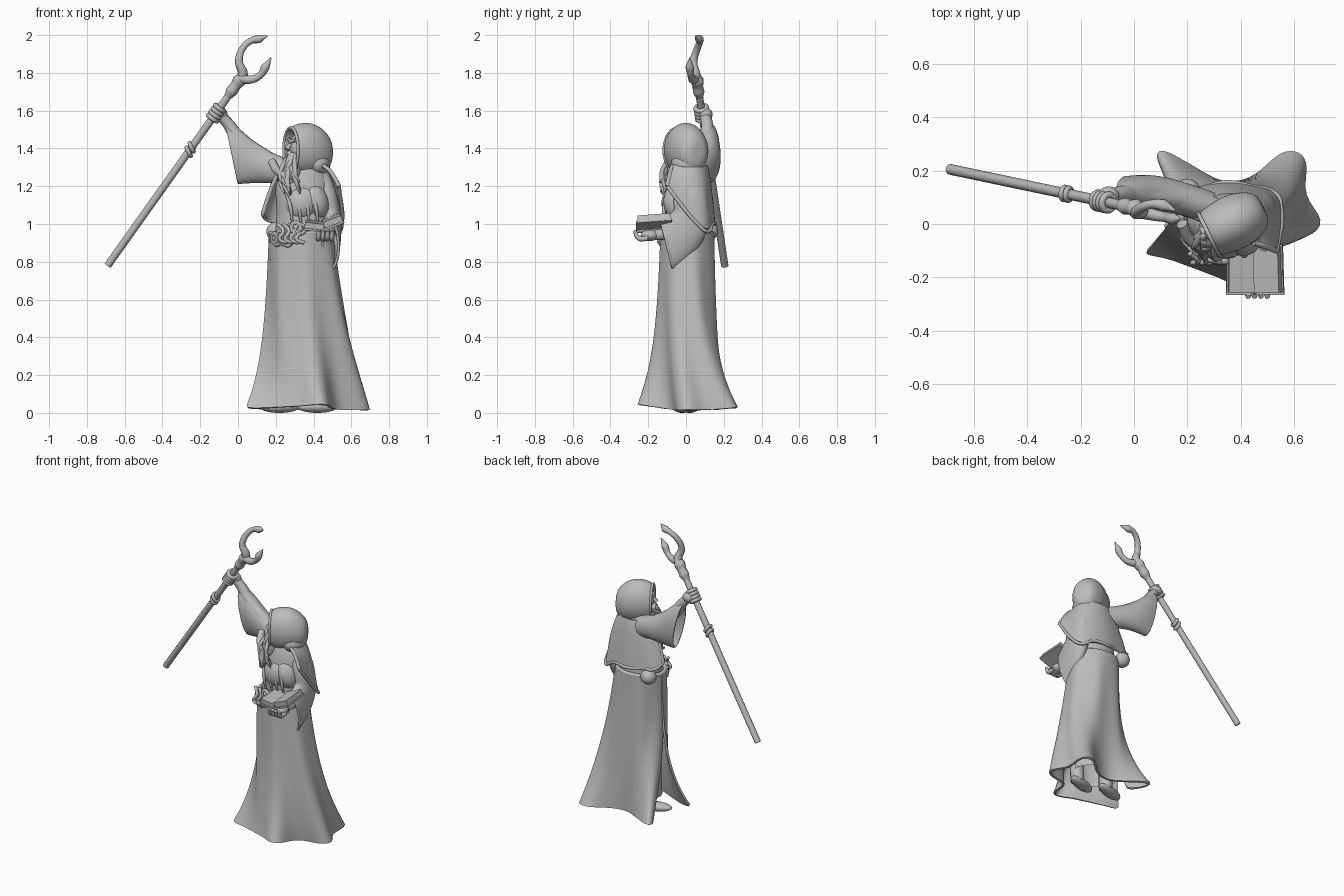
import bpy, bmesh, math, random
from mathutils import Vector as V

random.seed(4)
if "Cube" in bpy.data.objects:
    bpy.data.objects.remove(bpy.data.objects["Cube"])

stone = bpy.data.materials.new("plain grey")
stone.use_nodes = True
stone.diffuse_color = (0.5, 0.5, 0.5, 1)
stone.node_tree.nodes["Principled BSDF"].inputs["Base Color"].default_value = (0.5, 0.5, 0.5, 1)
parts = []


def add(name, data):
    obj = bpy.data.objects.new(name, data)
    bpy.context.collection.objects.link(obj)
    data.materials.append(stone)
    parts.append(obj)
    return obj


def loft(name, rows, closed=True, caps=False, thick=0):
    """Skin a list of equally long point rows."""
    bm = bmesh.new()
    grid = [[bm.verts.new(p) for p in row] for row in rows]
    n = len(rows[0])
    for a, b in zip(grid, grid[1:]):
        for i in range(n if closed else n - 1):
            j = (i + 1) % n
            bm.faces.new((a[i], a[j], b[j], b[i]))
    if caps:
        bm.faces.new(grid[0])
        bm.faces.new(grid[-1])
    bmesh.ops.recalc_face_normals(bm, faces=bm.faces)
    mesh = bpy.data.meshes.new(name)
    bm.to_mesh(mesh)
    bm.free()
    obj = add(name, mesh)
    obj.modifiers.new("smooth", "SUBSURF").levels = 2
    if thick:
        solid = obj.modifiers.new("cloth", "SOLIDIFY")
        solid.thickness, solid.offset = thick, 0


def ring(center, a, b, n=16):
    c, a, b = V(center), V(a), V(b)
    return [c + a * math.cos(t) + b * math.sin(t) for t in (math.tau * i / n for i in range(n))]


def tube(name, points, radius, scales=None, cyclic=False):
    """Round tube through points, with optional radius factors."""
    curve = bpy.data.curves.new(name, "CURVE")
    curve.dimensions = "3D"
    curve.bevel_depth, curve.bevel_resolution = radius, 3
    curve.use_fill_caps, curve.resolution_u = True, 6
    s = curve.splines.new("BEZIER")
    s.bezier_points.add(len(points) - 1)
    s.use_cyclic_u = cyclic
    for i, (bp, p) in enumerate(zip(s.bezier_points, points)):
        bp.co = p
        bp.handle_left_type = bp.handle_right_type = "AUTO"
        bp.radius = scales[i] if scales else 1
    add(name, curve)


def blob(name, center, size, turn=(0, 0, 0)):
    bm = bmesh.new()
    bmesh.ops.create_uvsphere(bm, u_segments=24, v_segments=14, radius=1)
    place(name, bm, center, size, turn)


def box(name, center, size, turn):
    bm = bmesh.new()
    bmesh.ops.create_cube(bm, size=1)
    place(name, bm, center, size, turn)


def place(name, bm, center, size, turn):
    mesh = bpy.data.meshes.new(name)
    bm.to_mesh(mesh)
    bm.free()
    obj = add(name, mesh)
    obj.location, obj.scale, obj.rotation_euler = center, size, turn


# Robe skirt, open on one side, with a wavy hem that curls in at the slit
hem = [(.04, -.11), (.12, -.12), (.2, -.15), (.28, -.18), (.36, -.21), (.42, -.26), (.48, -.24),
       (.49, -.11), (.54, -.05), (.65, -.05), (.72, .01), (.62, .1), (.65, .22), (.62, .27),
       (.55, .27), (.48, .19), (.4, .15), (.32, .15), (.24, .2), (.17, .24), (.08, .29), (.1, .21), (.17, .14)]


def skirt_row(z):
    """The body widens steadily; the hem shape takes over near the floor."""
    row, d = [], 1 - z / 0.95
    t = d ** 3
    for i, (x, y) in enumerate(hem):
        ang = math.radians(170 + 17.3 * i)
        r = 1 + 0.08 * math.cos(i * 2.1) * math.sin(math.pi * z)
        p = V((.335 + .06 * d + (.165 + .06 * d) * r * math.cos(ang), .008 + (.138 + .02 * d) * r * math.sin(ang), 0))
        p = p.lerp(V((x, y, 0)), t)
        p.z = z + (0.015 + 0.15 * max(0, -y - .06) + 0.12 * max(0, y - .16)) * t
        row.append(p)
    return row


loft("robe_skirt", [skirt_row(z) for z in (0, .03, .08, .15, .25, .37, .5, .65, .8, .95)], False, thick=.014)
loft("under_robe", [ring((.345, .02, z), (.13 + w, 0, 0), (0, .1 + w, 0)) for z, w in ((.1, .03), (.4, .02), (.94, 0))])

# Legs and shoes
for side, (x, y) in {"right": (.26, .03), "left": (.46, -.01)}.items():
    tube(side + "_leg", [(x, y, .03), (x + .01, y, .3), (.36, y, .7)], .045)
    blob(side + "_shoe", (x - .04, y - .01, .03), (.11, .042, .03), (0, 0, .3))

# Torso with gathered cloth and belt
body = [(.92, .165, .13), (.97, .15, .118), (1.07, .14, .12), (1.17, .155, .115), (1.25, .14, .1), (1.34, .07, .07)]
loft("torso", [ring((.345, .01, z), (rx, 0, 0), (0, ry, 0)) for z, rx, ry in body], caps=True)
blob("chest_cloth", (.34, -.05, 1.11), (.095, .08, .1), (0, .3, 0))
blob("chest_cloth", (.41, -.04, 1.12), (.07, .08, .1), (0, -.3, 0))
for i in range(4):
    x = .27 + .045 * i
    tube("chest_fold", [(x - .03, -.07, 1.19), (x + .005, -.115, 1.1), (x + .02, -.105, .98)], .011, (.2, 1, .4))
tube("belt", ring((.335, .007, .95), (.16, 0, 0), (0, .13, 0)), .013, cyclic=True)
blob("round_pouch", (.2, .12, .96), (.05, .05, .05))

# Coiled charms hanging on the belt
for i in range(8):
    a = math.radians(212 + 8 * i)
    c = V((.335 + .165 * math.cos(a), .005 + .145 * math.sin(a), .95 + random.uniform(-.045, .04)))
    side = V((-math.sin(a), math.cos(a), 0))
    tube("belt_coil", ring(c, side * .024, (0, 0, .024), 8), .011, cyclic=True)
    blob("belt_bead", c, (.015, .015, .015))
for i in range(4):
    x = .21 + .03 * i
    tube("belt_cord", [(x, -.11, 1.0), (x + .03, -.14, .96), (x + .01, -.145, .92), (x + .05, -.14, .9)], .01)

# Shoulder cape draped over the back, with trim
top = [(.25, .02), (.26, .07), (.3, .1), (.36, .11), (.42, .1), (.47, .06), (.48, 0), (.45, -.07)]
low = [(.13, .06, 1.05), (.16, .11, 1.02), (.24, .14, 1.01), (.34, .145, 1.0), (.45, .14, 1.0),
       (.53, .12, .96), (.55, .05, 1.0), (.535, -.09, 1.2)]
rows = []
for k in range(6):
    t = k / 5
    fold = [.012 * math.sin(2.4 * i) * t for i in range(8)]
    rows.append([V((a[0] + (b[0] - a[0]) * t ** .65, a[1] + (b[1] - a[1]) * t ** .65 + f, 1.31 + (b[2] - 1.31) * t))
                 for a, b, f in zip(top, low, fold)])
loft("shoulder_cape", rows, False, thick=.016)
tube("cape_hem_trim", rows[-1], .01)
for i in (0, -1):
    tube("cape_edge_trim", [r[i] for r in rows], .011)
tube("collar_band", [(.18, .0, 1.33), (.21, -.06, 1.28), (.27, -.09, 1.24)], .022)

# Hood, lofted along the direction of the gaze
gaze, across = V((-.9, -.44, 0)), V((.44, -.9, 0))
shape = [(-.13, .03, .04, 1.375), (-.12, .07, .09, 1.38), (-.06, .1, .135, 1.39), (0, .108, .147, 1.395),
         (.06, .1, .14, 1.395), (.1, .09, .125, 1.39), (.105, .08, .11, 1.39), (.06, .07, .1, 1.39), (0, .05, .08, 1.39)]
loft("hood", [ring(V((.37, .005, z)) + gaze * u, across * w, (0, 0, h)) for u, w, h, z in shape], caps=True)
tube("hood_trim", ring(V((.37, .005, 1.39)) + gaze * .1, across * .086, (0, 0, .12)), .008, cyclic=True)
blob("hood_roll", (.42, .012, 1.32), (.07, .09, .066))

# Face and beard
face = V((.37, .005, 1.4)) + gaze * .05
blob("face", face, (.055, .055, .08))
tube("nose", [face + gaze * .045 + V((0, 0, .03)), face + gaze * .075 + V((0, 0, -.005))], .014, (.6, 1))
for s in (-1, 1):
    tube("brow", [face + gaze * .055 + V((0, 0, .035)), face + gaze * .04 + across * s * .04 + V((0, 0, .045))], .01)
    tube("moustache", [face + gaze * .06 + V((0, 0, -.02)), face + gaze * .06 + across * s * .03 + V((0, 0, -.05)),
                       face + gaze * .05 + across * s * .045 + V((0, 0, -.1))], .013, (1, 1, .3))
blob("beard_core", (.29, -.06, 1.29), (.045, .04, .09))
for i in range(13):
    s = (i - 6) / 6
    start = face + gaze * .045 + across * s * .05 + V((0, 0, -.04))
    end = V((.29 + .05 * s, -.12, random.uniform(1.14, 1.24)))
    path = [start.lerp(end, t) + across * .018 * math.sin(5 * t + i) + gaze * .03 * math.sin(math.pi * t)
            for t in (0, .25, .5, .75, 1)]
    tube("beard_strand", path, .013, (1, 1, .9, .8, .3))

# Raised right arm with a wide sleeve
loft("right_sleeve", [ring(*r) for r in (
    ((.32, .05, 1.25), (.01, 0, .065), (0, .055, 0)),
    ((.22, .085, 1.285), (.01, 0, .065), (0, .056, 0)),
    ((.11, .115, 1.315), (-.005, 0, .09), (0, .06, 0)),
    ((.03, .12, 1.36), (-.02, 0, .142), (0, .06, 0)),
    ((-.03, .12, 1.375), (-.032, 0, .16), (0, .054, 0)))], thick=.014)
tube("right_cuff_trim", ring((-.028, .12, 1.375), (-.032, 0, .155), (0, .052, 0)), .008, cyclic=True)
tube("right_forearm", [(.2, .09, 1.32), (0, .11, 1.46), (-.06, .11, 1.54), (-.1, .1, 1.58)], .036, (1.1, 1.1, .85, .8))

# Staff with knots and a claw head
foot, head = V((-.69, .205, .78)), V((0, .06, 1.75))
axis = (head - foot).normalized()
u = axis.cross(V((0, 1, 0))).normalized()
w = axis.cross(u)
tube("staff", [foot, foot.lerp(head, .5), head], .02)
for t in (.622, .645):
    tube("staff_knot", ring(foot.lerp(head, t), u * .022 + axis * .012, w * .022, 8), .011, cyclic=True)
neck = [foot.lerp(head, t) for t in (.92, .95, .98, 1.01, 1.04)]
tube("staff_neck", neck, .03, (.65, 1.05, .95, 1.2, .7))

# Two claws at the top
tube("long_claw", [(-.03, .07, 1.71), (.025, .05, 1.79), (.005, .04, 1.86), (.025, .06, 1.93), (.07, .075, 1.97),
                   (.11, .07, 1.98), (.155, .05, 1.995)], .023, (1, 1.2, .9, .8, .75, 1, .15))
tube("short_claw", [(.01, .05, 1.77), (.07, .035, 1.765), (.12, .025, 1.79), (.145, .02, 1.83), (.175, .02, 1.88)],
     .021, (1.3, 1.05, .85, 1.1, .15))

# Right hand gripping the staff
blob("right_palm", (-.095, .105, 1.58), (.04, .036, .036))
for i in range(4):
    c = foot.lerp(head, .805 + .018 * i)
    tube("right_finger", ring(c, u * .027, w * .029, 8), .013, cyclic=True)

# Left arm bent forward, with a hanging sleeve
loft("left_sleeve", [ring(*r) for r in (
    ((.43, .03, 1.24), (0, .065, 0), (.03, 0, .05)),
    ((.475, .02, 1.17), (0, .085, 0), (.05, 0, .02)),
    ((.49, .03, 1.06), (0, .09, -.03), (.05, 0, 0)),
    ((.495, .02, .99), (0, .075, -.08), (.048, 0, 0)),
    ((.495, -.04, .93), (0, .055, -.11), (.045, 0, 0)),
    ((.49, -.1, .885), (0, .03, -.125), (.042, 0, 0)))], thick=.014)
tube("left_cuff_trim", ring((.49, -.098, .885), (0, .03, -.12), (.042, 0, 0)), .008, cyclic=True)
tube("left_forearm", [(.5, .03, 1), (.48, -.1, .95), (.46, -.17, .94)], .034, (1.1, 1, .8))
blob("left_palm", (.46, -.19, .94), (.045, .05, .03))
for i in range(4):
    x = .425 + .024 * i
    tube("left_finger", [(x, -.2, .925), (x, -.25, .925), (x + .003, -.272, .965)], .014, (1, 1, .7))

# Open book: two covers with page blocks, meeting at the spine
for side, x, z, tilt in (("right", .402, .975, .12), ("left", .507, .998, -.38)):
    turn = (.08, tilt, 0)
    box(side + "_book_cover", (x, -.17, z), (.112, .19, .012), turn)
    box(side + "_book_pages", (x + .02 * math.sin(tilt), -.17, z + .02), (.1, .174, .032), turn)
tube("book_spine", [(.454, -.26, .965), (.454, -.08, .98)], .014)

# Bake modifiers and curves, then shade
bpy.ops.object.select_all(action="DESELECT")
for obj in parts:
    obj.select_set(True)
bpy.context.view_layer.objects.active = parts[0]
bpy.ops.object.convert(target="MESH")
bpy.ops.object.shade_smooth_by_angle(angle=math.radians(50))
